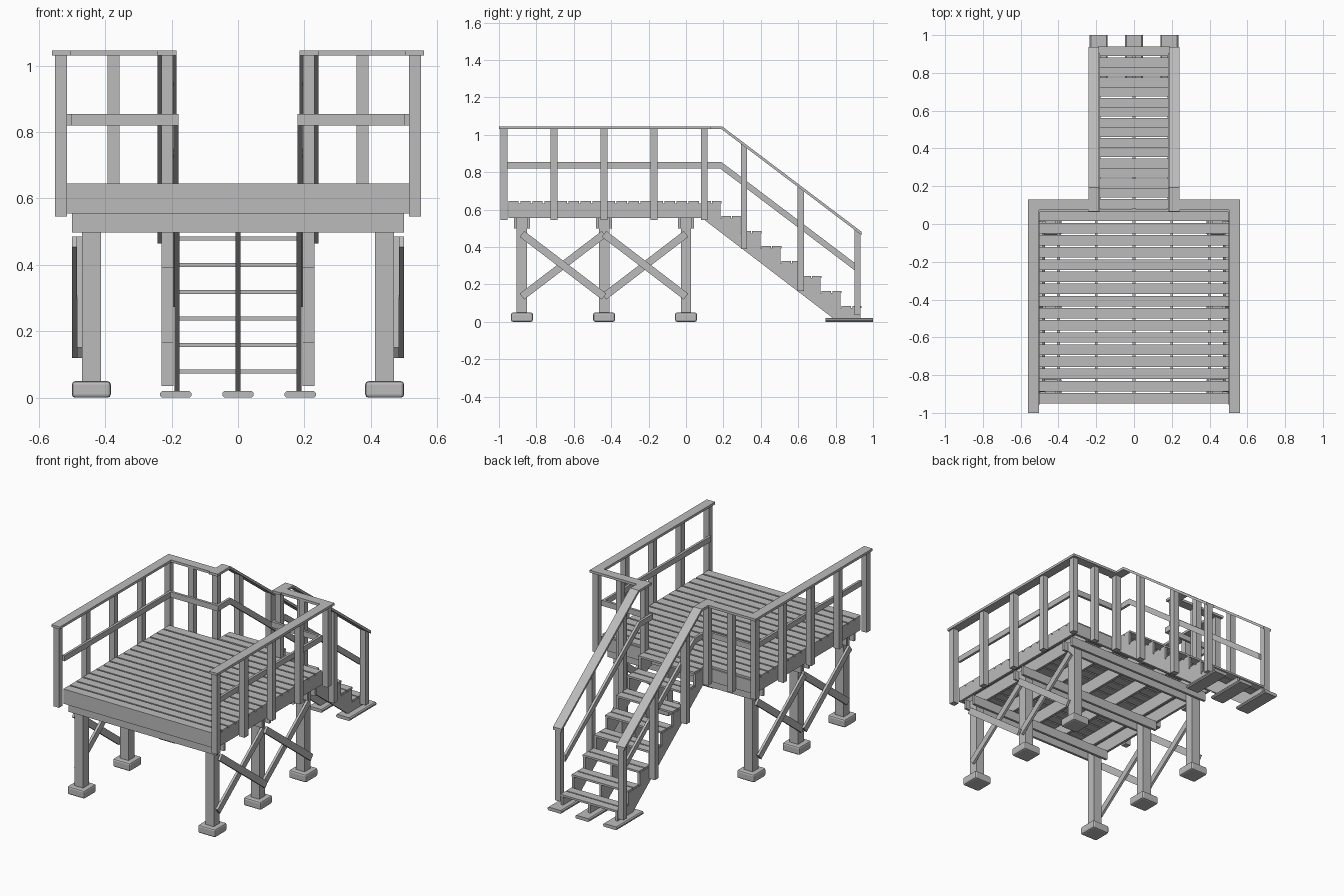
import bpy, bmesh, math

if "Cube" in bpy.data.objects:
    bpy.data.objects.remove(bpy.data.objects["Cube"])

grey = bpy.data.materials.new("plain grey")
grey.diffuse_color = (0.5, 0.5, 0.5, 1)
grey.use_nodes = True
grey.node_tree.nodes["Principled BSDF"].inputs["Base Color"].default_value = grey.diffuse_color


def prism(bm, axis, pts, a, b):
    """Extrude a closed profile: (y,z) points along x, or (x,z) points along y."""
    def co(p, t):
        return (t, p[0], p[1]) if axis == 'x' else (p[0], t, p[1])
    lo = [bm.verts.new(co(p, a)) for p in pts]
    hi = [bm.verts.new(co(p, b)) for p in pts]
    n = len(pts)
    bm.faces.new(lo)
    bm.faces.new(hi[::-1])
    for i in range(n):
        j = (i + 1) % n
        bm.faces.new((lo[j], lo[i], hi[i], hi[j]))


def box(bm, x0, x1, y0, y1, z0, z1):
    prism(bm, 'x', [(y0, z0), (y1, z0), (y1, z1), (y0, z1)], x0, x1)


def finish(name, bm, mirror=False, bevel=0):
    bmesh.ops.recalc_face_normals(bm, faces=bm.faces[:])
    me = bpy.data.meshes.new(name)
    bm.to_mesh(me)
    bm.free()
    me.materials.append(grey)
    ob = bpy.data.objects.new(name, me)
    bpy.context.collection.objects.link(ob)
    if mirror:
        ob.modifiers.new("mirror", 'MIRROR').use_mirror_merge = False
    if bevel:
        m = ob.modifiers.new("bevel", 'BEVEL')
        m.width, m.segments = bevel, 2
    return ob


RUN, RISE, NOSE, DECK, TH = 0.107, 0.08, 0.19, 0.645, 0.012
SLOPE = 0.757
SUPPORT_Y = (-0.877, -0.438, 0.0)

# deck boards
bm = bmesh.new()
pitch = 1.029 / 16
for i in range(16):
    y = -0.95 + i * pitch
    box(bm, -0.515, 0.515, y, y + pitch - 0.009, DECK - TH, DECK)
finish("deck_boards", bm)

# rim boards and joists
bm = bmesh.new()
z0, z1 = 0.555, DECK - TH
box(bm, -0.515, 0.515, -0.95, -0.935, z0, z1)
box(bm, -0.515, 0.515, 0.064, 0.079, z0, z1)
for s in (-1, 1):
    box(bm, *sorted((s * 0.5, s * 0.515)), -0.935, 0.064, z0, z1)
finish("deck_rim", bm)
bm = bmesh.new()
for x in (-0.4, -0.2, 0, 0.2, 0.4):
    box(bm, x - 0.0075, x + 0.0075, -0.935, 0.064, z0, z1)
finish("deck_joists", bm)

# paired beams either side of the support posts
bm = bmesh.new()
for y in SUPPORT_Y:
    for s in (-1, 1):
        box(bm, -0.5, 0.5, *sorted((y + s * 0.028, y + s * 0.043)), 0.498, 0.555)
finish("support_beams", bm)

# support posts and footings
bm, fm = bmesh.new(), bmesh.new()
for y in SUPPORT_Y:
    box(bm, 0.413, 0.47, y - 0.028, y + 0.028, 0.045, 0.555)
    box(fm, 0.383, 0.5, y - 0.058, y + 0.058, 0.0, 0.05)
finish("support_posts", bm, mirror=True)
finish("footings", fm, mirror=True, bevel=0.01)

# cross braces
bm = bmesh.new()
for ya, yb in zip(SUPPORT_Y, SUPPORT_Y[1:]):
    for za, zb, x in ((0.135, 0.47, 0.47), (0.47, 0.135, 0.485)):
        L = math.hypot(yb - ya, zb - za)
        ny, nz = -(zb - za) / L * 0.02, (yb - ya) / L * 0.02
        prism(bm, 'x', [(ya + ny, za + nz), (ya - ny, za - nz),
                        (yb - ny, zb - nz), (yb + ny, zb + nz)], x, x + 0.015)
finish("cross_braces", bm, mirror=True)

# stair treads: two boards each, the top one level with the deck
bm = bmesh.new()
for i in range(8):
    y, z = NOSE + i * RUN, DECK - i * RISE
    for k in (0, 1):
        b = y - k * 0.057
        box(bm, -0.19, 0.19, b - 0.05, b, z - TH, z)
finish("stair_treads", bm)

# sawtooth stringers
prof = [(0.079, DECK - TH)]
for i in range(8):
    y, z = NOSE - 0.006 + i * RUN, DECK - TH - i * RISE
    prof += [(y, z), (y, z - RISE if i < 7 else 0.02)]
prof += [(0.785, 0.02), (0.098, 0.545), (0.079, 0.545)]
bm = bmesh.new()
for x in (-0.184, 0, 0.184):
    prism(bm, 'x', prof, x - 0.0075, x + 0.0075)
finish("stair_stringers", bm)

# stair foot pads
bm = bmesh.new()
for x in (-0.1875, 0, 0.1875):
    w, c = 0.047, 0.006
    prism(bm, 'y', [(x - w + c, 0), (x + w - c, 0), (x + w, c), (x + w, 0.02 - c),
                    (x + w - c, 0.02), (x - w + c, 0.02), (x - w, 0.02 - c), (x - w, c)],
          0.745, 1.0)
finish("stair_pads", bm)

# deck railing posts
bm = bmesh.new()
for y in (-0.973, -0.706, -0.438, -0.171, 0.097):
    box(bm, 0.515, 0.551, y - 0.018, y + 0.018, 0.545, 1.03)
for x in (0.375, 0.213):
    box(bm, x - 0.018, x + 0.018, 0.079, 0.115, 0.545, 1.03)
finish("railing_posts", bm, mirror=True)


# stair railing posts, tops cut to the slope
def cap_under(y):
    return 1.03 - (y - NOSE) * SLOPE


bm = bmesh.new()
for y, z in ((0.31, 0.39), (0.614, 0.165), (0.917, 0.036)):
    a, b = y - 0.017, y + 0.017
    prism(bm, 'x', [(a, z), (b, z), (b, cap_under(b)), (a, cap_under(a))], 0.1935, 0.231)
finish("stair_posts", bm, mirror=True)

# handrail caps
bm = bmesh.new()
box(bm, 0.503, 0.56, -1.0, 0.13, 1.03, 1.045)
box(bm, 0.242, 0.503, 0.073, 0.13, 1.03, 1.045)
e = 0.937
prism(bm, 'x', [(0.066, 1.03), (NOSE, 1.03), (e, cap_under(e)), (e, cap_under(e) + 0.018),
                (NOSE + 0.003, 1.045), (0.066, 1.045)], 0.185, 0.242)
finish("handrail_caps", bm, mirror=True)

# middle rails, on the inner side of the posts
bm = bmesh.new()
box(bm, 0.5, 0.515, -0.957, 0.079, 0.82, 0.854)
box(bm, 0.194, 0.5, 0.064, 0.079, 0.82, 0.854)
e = 0.905
d = (e - NOSE) * SLOPE
prism(bm, 'x', [(0.064, 0.82), (NOSE - 0.008, 0.82), (e, 0.814 - d), (e, 0.854 - d),
                (NOSE, 0.854), (0.064, 0.854)], 0.179, 0.194)
finish("middle_rails", bm, mirror=True)
